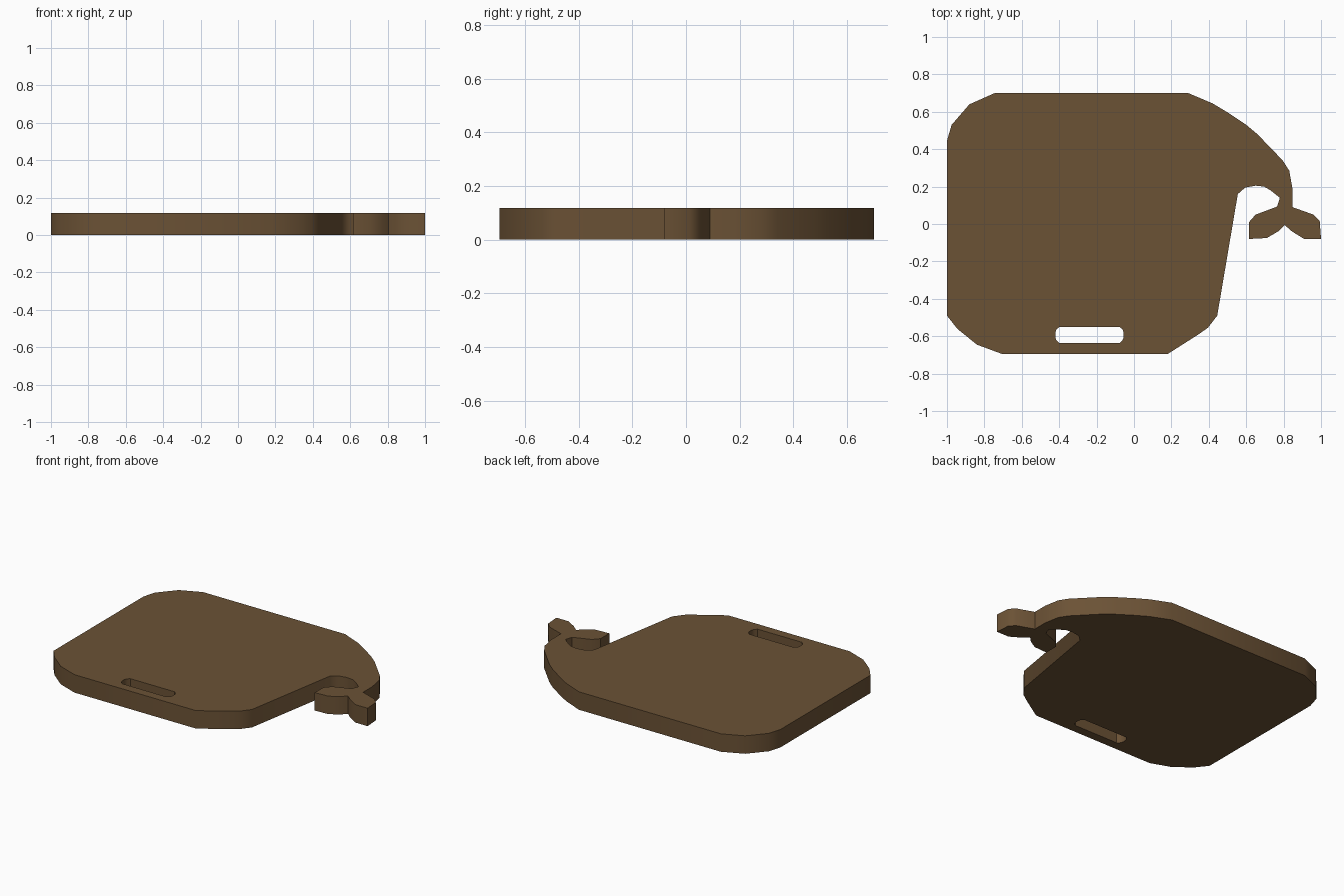
import bpy, bmesh, math
from mathutils import Vector

if "Cube" in bpy.data.objects:
    bpy.data.objects.remove(bpy.data.objects["Cube"])

HEIGHT = 0.118

# Board outline seen from above, clockwise from the top left
body_top = [(-0.745, 0.70), (0.29, 0.70), (0.42, 0.645), (0.495, 0.60), (0.60, 0.53),
            (0.66, 0.48), (0.795, 0.34), (0.83, 0.285), (0.848, 0.185), (0.848, 0.09)]
tail_fluke = [(0.96, 0.05), (0.993, 0.015), (1.0, -0.08), (0.91, -0.08), (0.845, -0.04),
              (0.805, -0.005), (0.77, -0.04), (0.71, -0.075), (0.615, -0.08),
              (0.615, 0.01), (0.65, 0.05)]
hook_inside = [(0.765, 0.093), (0.78, 0.14), (0.73, 0.18), (0.695, 0.20), (0.65, 0.205),
               (0.595, 0.195), (0.555, 0.16)]
body_bottom = [(0.445, -0.49), (0.395, -0.555), (0.345, -0.59), (0.18, -0.695),
               (-0.705, -0.695), (-0.84, -0.645), (-0.945, -0.56), (-1.0, -0.49),
               (-1.0, 0.445), (-0.975, 0.53), (-0.88, 0.64)]
outline = body_top + tail_fluke + hook_inside + body_bottom


def slot_points(cx, cy, hx, hy):
    """Rounded slot with faceted ends."""
    end = [(hx - 0.022, hy), (hx - 0.007, hy - 0.013), (hx, hy - 0.03)]
    quarter2 = end + [(x, -y) for x, y in reversed(end)]
    ring = quarter2 + [(-x, -y) for x, y in quarter2]
    return [(cx + x, cy + y) for x, y in ring]


def add_loop(bm, pts):
    vs = [bm.verts.new((x, y, 0)) for x, y in pts]
    return [bm.edges.new((v, vs[(i + 1) % len(vs)])) for i, v in enumerate(vs)]


# Flat board with the handle slot, pulled up to its thickness
bm = bmesh.new()
edges = add_loop(bm, outline) + add_loop(bm, slot_points(-0.238, -0.593, 0.183, 0.043))
bmesh.ops.triangle_fill(bm, edges=edges, use_beauty=True, normal=Vector((0, 0, 1)))
res = bmesh.ops.extrude_face_region(bm, geom=bm.faces[:], use_keep_orig=True)
top = [g for g in res["geom"] if isinstance(g, bmesh.types.BMVert)]
bmesh.ops.translate(bm, verts=top, vec=(0, 0, HEIGHT))
bmesh.ops.recalc_face_normals(bm, faces=bm.faces[:])

mesh = bpy.data.meshes.new("whale_board")
bm.to_mesh(mesh)
bm.free()
board = bpy.data.objects.new("whale_board", mesh)
bpy.context.collection.objects.link(board)

# Dark brown wood
wood = bpy.data.materials.new("dark_brown_wood")
wood.diffuse_color = (0.147, 0.084, 0.036, 1)
wood.use_nodes = True
wood.node_tree.nodes["Principled BSDF"].inputs["Base Color"].default_value = wood.diffuse_color
mesh.materials.append(wood)

# Smooth rim, sharp corners
bpy.context.view_layer.objects.active = board
board.select_set(True)
bpy.ops.object.shade_smooth_by_angle(angle=math.radians(40))
